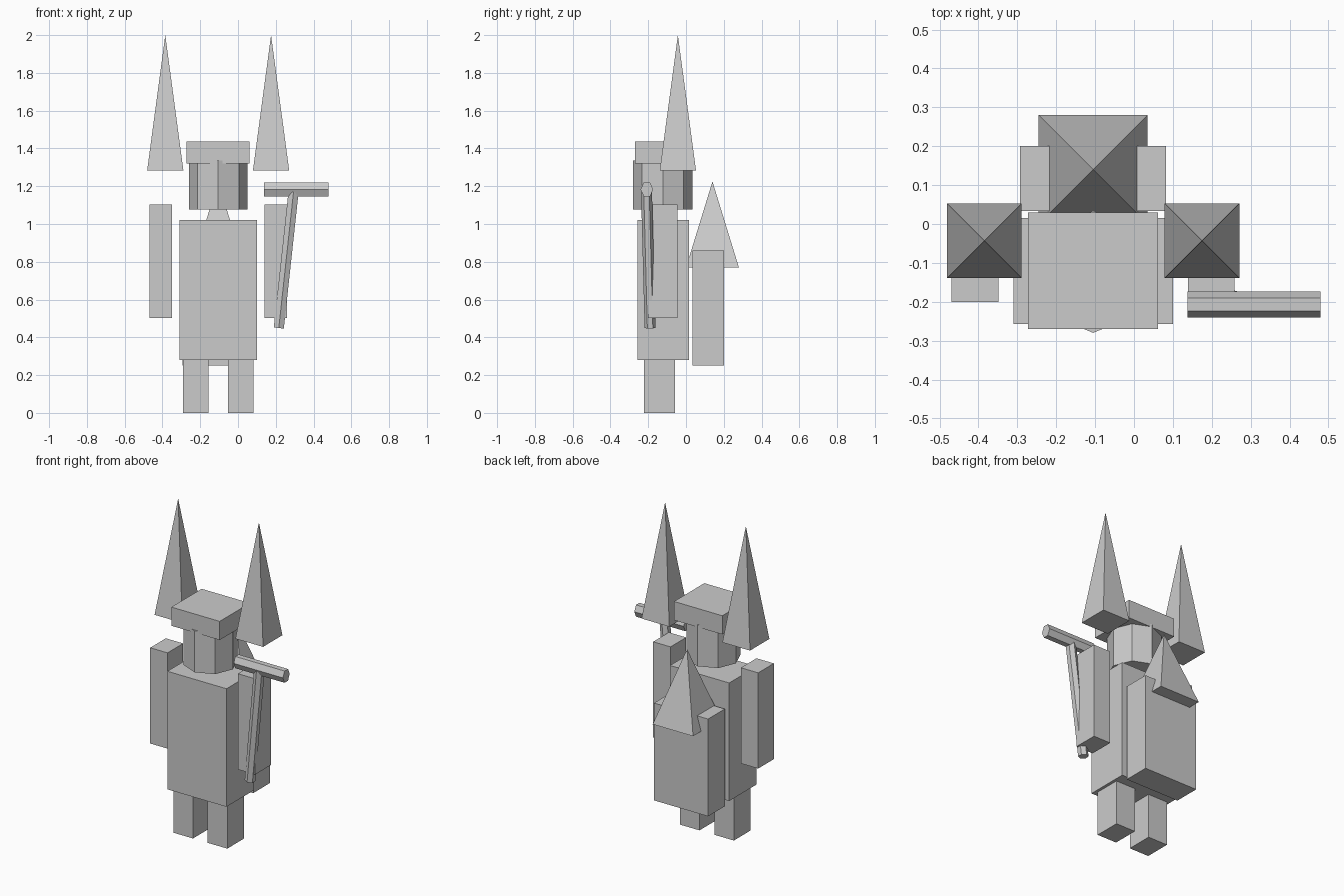
import bpy, bmesh, math
from mathutils import Matrix, Vector

if "Cube" in bpy.data.objects:
    bpy.data.objects.remove(bpy.data.objects["Cube"])

grey = bpy.data.materials.new("plain_grey")
grey.diffuse_color = (0.6, 0.6, 0.6, 1)
grey.use_nodes = True
grey.node_tree.nodes["Principled BSDF"].inputs["Base Color"].default_value = grey.diffuse_color

MID = -0.105  # centre line of the body in x


def add(name, bm):
    bmesh.ops.recalc_face_normals(bm, faces=bm.faces)
    mesh = bpy.data.meshes.new(name)
    bm.to_mesh(mesh)
    bm.free()
    mesh.materials.append(grey)
    obj = bpy.data.objects.new(name, mesh)
    bpy.context.collection.objects.link(obj)
    return obj


def box(name, x, y, z):
    """Block between (min, max) limits on each axis."""
    bm = bmesh.new()
    size = [b - a for a, b in (x, y, z)]
    mid = [(a + b) / 2 for a, b in (x, y, z)]
    bmesh.ops.create_cube(bm, size=1, matrix=Matrix.Translation(mid) @ Matrix.Diagonal((*size, 1)))
    return add(name, bm)


def pyramid(name, x, y, half, z0, z1):
    """Square pyramid with sides along the axes."""
    bm = bmesh.new()
    bmesh.ops.create_cone(
        bm, cap_ends=True, segments=4, radius1=half * math.sqrt(2), radius2=0, depth=z1 - z0,
        matrix=Matrix.Translation((x, y, (z0 + z1) / 2)) @ Matrix.Rotation(math.pi / 4, 4, 'Z'))
    bmesh.ops.remove_doubles(bm, verts=bm.verts, dist=1e-5)
    return add(name, bm)


def prism(name, start, end, rx, ry, sides):
    """Many-sided bar from start to end; the first corner lies along local x."""
    start, end = Vector(start), Vector(end)
    axis = (end - start).normalized()
    u = Vector((0, 1, 0))
    u = (u - axis * u.dot(axis)).normalized()
    v = axis.cross(u)
    bm = bmesh.new()
    rings = []
    for p in (start, end):
        rings.append([bm.verts.new(p + u * rx * math.cos(a) + v * ry * math.sin(a))
                      for a in (2 * math.pi * i / sides for i in range(sides))])
    for i in range(sides):
        j = (i + 1) % sides
        bm.faces.new((rings[0][i], rings[0][j], rings[1][j], rings[1][i]))
    for ring in rings:
        bm.faces.new(ring)
    return add(name, bm)


# Body
box("torso", (-0.31, 0.10), (-0.257, 0.015), (0.28, 1.02))

# Paired legs, arms and tall spikes
for side, s in (("left", -1), ("right", 1)):
    leg, arm = MID + s * 0.119, MID + s * 0.304
    box(side + "_leg", (leg - 0.068, leg + 0.068), (-0.223, -0.057), (0, 0.30))
    box(side + "_arm", (arm - 0.06, arm + 0.06), (-0.20, -0.045), (0.503, 1.103))
    pyramid(side + "_spike", MID + s * 0.28, -0.043, 0.096, 1.283, 2.0)

# Eight-sided head and block hat
prism("head", (MID, -0.123, 1.077), (MID, -0.123, 1.337), 0.157, 0.155, 8)
box("hat", (-0.273, 0.062), (-0.27, 0.03), (1.32, 1.437))

# Pack with a pointed top
box("backpack", (-0.293, 0.082), (0.034, 0.20), (0.25, 0.86))
pyramid("backpack_peak", MID, 0.14, 0.14, 0.77, 1.225)

# Hammer with six-sided head and slanted handle
prism("hammer_head", (0.138, -0.207, 1.183), (0.48, -0.207, 1.183), 0.0335, 0.0425, 6)
prism("hammer_handle", (0.216, -0.19, 0.45), (0.294, -0.209, 1.17), 0.029, 0.031, 6)
